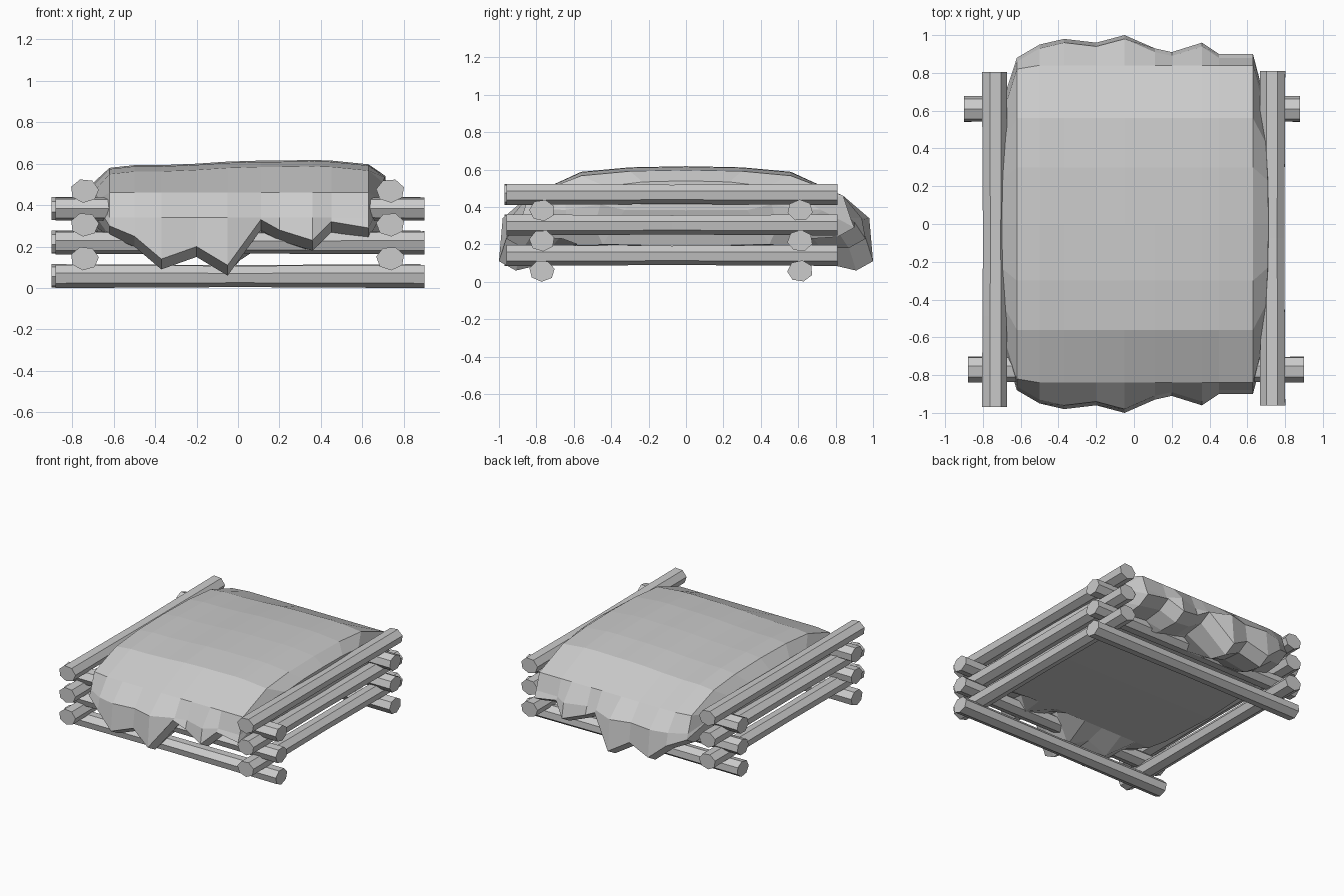
import bpy, bmesh, math

if "Cube" in bpy.data.objects:
    bpy.data.objects.remove(bpy.data.objects["Cube"])


def new_object(name, bm):
    bmesh.ops.recalc_face_normals(bm, faces=bm.faces)
    me = bpy.data.meshes.new(name)
    bm.to_mesh(me)
    bm.free()
    ob = bpy.data.objects.new(name, me)
    bpy.context.collection.objects.link(ob)
    return ob


def skin(bm, rings):
    # bridge closed rings of equal length
    vs = [[bm.verts.new(p) for p in r] for r in rings]
    n = len(vs[0])
    for a, b in zip(vs, vs[1:]):
        for i in range(n):
            j = (i + 1) % n
            bm.faces.new((a[i], a[j], b[j], b[i]))
    return vs


def log(name, axis, start, end, across, z, phase):
    # seven-sided log, slightly slimmer in the middle, with domed ends
    rings = []
    for t, s in ((0, 1), (0.27, 0.96), (0.5, 0.92), (0.73, 0.96), (1, 1)):
        a = start + (end - start) * t
        ring = []
        for i in range(7):
            ang = phase + i * math.tau / 7
            u = across + 0.069 * s * math.cos(ang)
            w = z + 0.058 * s * math.sin(ang)
            ring.append((a, u, w) if axis == 'x' else (u, a, w))
        rings.append(ring)
    bm = bmesh.new()
    vs = skin(bm, rings)
    bm.faces.new(vs[0])
    bm.faces.new(vs[-1])
    new_object(name, bm)


# stacked log frame
for k in range(3):
    zx, zy = 0.058 + 0.162 * k, 0.143 + 0.163 * k
    log(f"front_log_{k}", 'x', -0.88, 0.9, -0.77, zx, 0.2 + k)
    log(f"back_log_{k}", 'x', -0.9, 0.88, 0.61, zx, 0.5 + k)
    log(f"left_log_{k}", 'y', -0.97, 0.805, -0.74, zy, 0.1 + k * 0.9)
    log(f"right_log_{k}", 'y', -0.96, 0.81, 0.735, zy, 0.3 + k * 0.9)

# fur bedding: columns across x = (x, top z, outer y, fringe tip z)
columns = [
    (-0.69, 0.50, 0.73, 0.33), (-0.62, 0.58, 0.88, 0.25),
    (-0.50, 0.593, 0.95, 0.20), (-0.37, 0.593, 0.98, 0.09),
    (-0.20, 0.60, 0.96, 0.15), (-0.05, 0.61, 1.00, 0.06),
    (0.11, 0.615, 0.93, 0.28), (0.20, 0.615, 0.91, 0.23),
    (0.36, 0.618, 0.96, 0.18), (0.45, 0.615, 0.90, 0.27),
    (0.63, 0.597, 0.90, 0.24), (0.695, 0.54, 0.73, 0.33),
]
rings = []
for n, (x, top, out, tip) in enumerate(columns):
    end = n in (0, len(columns) - 1)
    k = out / 0.95 if end else 1
    half = [
        (0.30 * k, top - 0.006), (0.56 * k, top - 0.03),
        (min(0.84 * k, out - 0.06), 0.43 if end else 0.46),
        (out - 0.02, max(0.34, tip + 0.06)),
        (out, tip + 0.05), (out - 0.09, tip),
        (out - 0.24, tip * 0.75 + 0.05),
        (0.58 * k, 0.20),
    ]
    prof = [(0, top)] + half + [(0, 0.19)] + [(-y, z) for y, z in reversed(half)]
    ring = []
    for y, z in prof:
        # long edges bow outward in the middle and tuck in underneath
        bow = 0.97 + 0.055 * max(0, 1 - (y / 0.7) ** 2) if end else 1
        if end and z < 0.25:
            bow *= 0.94
        ring.append((x * bow, y, z))
    rings.append(ring)
bm = bmesh.new()
vs = skin(bm, rings)

# bulging side walls: upper half of each end ring joined to the lower half
for ring, sx in ((vs[0], -1), (vs[-1], 1)):
    pairs = [(ring[i % 18], ring[9 - i]) for i in range(-4, 5)]
    rows = []
    for n, (u, w) in enumerate(pairs):
        p = u.co.lerp(w.co, 0.45)
        p.x = sx * (max(abs(u.co.x), abs(w.co.x)) + 0.005)
        rows.append((u, bm.verts.new(p), w))
    for a, b in zip(rows, rows[1:]):
        for i in range(2):
            bm.faces.new((a[i], a[i + 1], b[i + 1], b[i]))
    for u, m, w in (rows[0], rows[-1]):
        bm.faces.new((u, m, w))
new_object("fur_bedding", bm)
